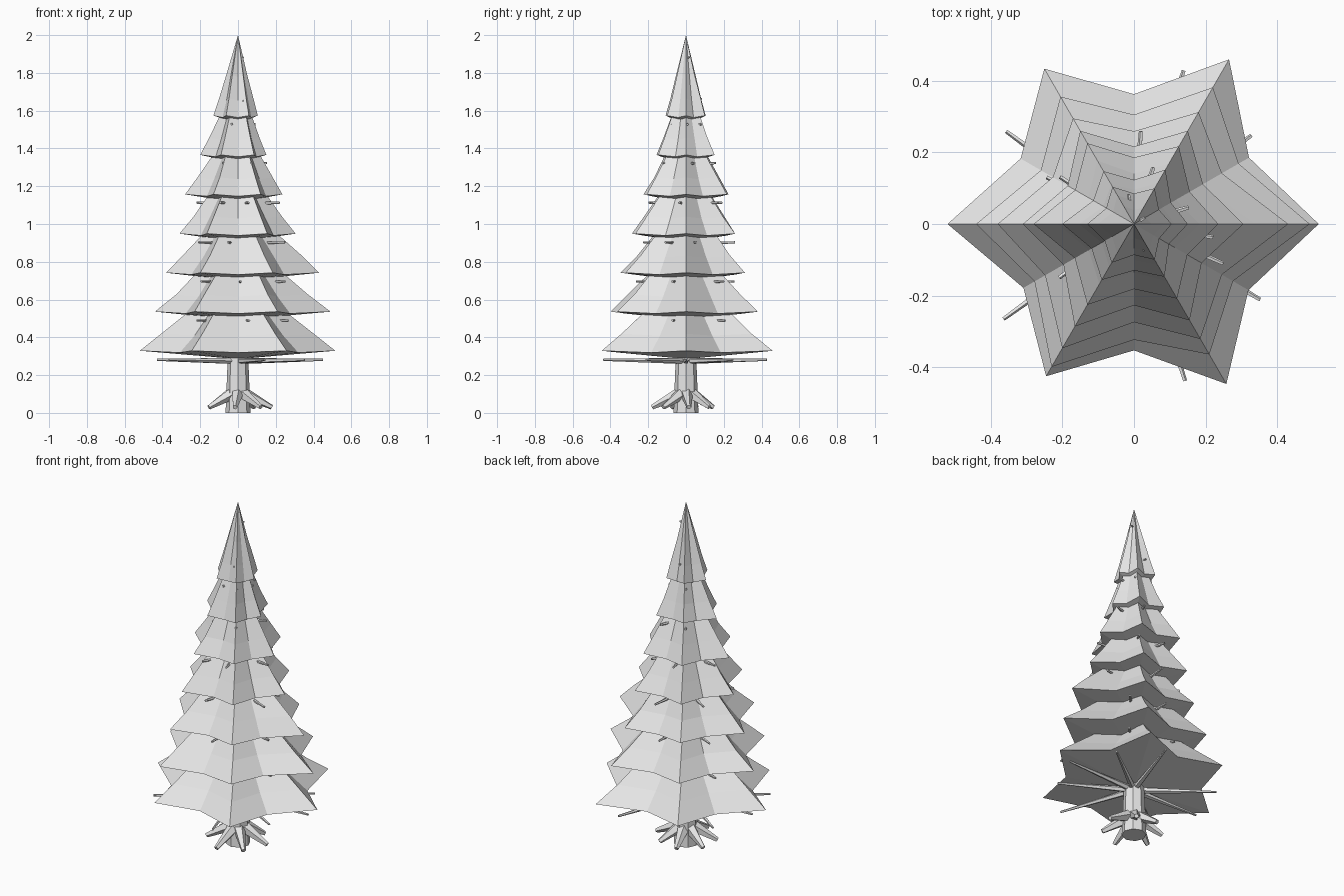
import bpy, bmesh, math, random
from mathutils import Vector

if "Cube" in bpy.data.objects:
    bpy.data.objects.remove(bpy.data.objects["Cube"])

random.seed(4)
grey = bpy.data.materials.new("light_grey")
grey.diffuse_color = (0.8, 0.8, 0.8, 1)
grey.use_nodes = True
grey.node_tree.nodes["Principled BSDF"].inputs["Base Color"].default_value = grey.diffuse_color


def finish(name, bm):
    bmesh.ops.recalc_face_normals(bm, faces=bm.faces[:])
    me = bpy.data.meshes.new(name)
    bm.to_mesh(me)
    bm.free()
    me.materials.append(grey)
    ob = bpy.data.objects.new(name, me)
    bpy.context.collection.objects.link(ob)
    return ob


def polar(r, deg, z):
    a = math.radians(deg)
    return Vector((r * math.cos(a), r * math.sin(a), z))


def spike(bm, start, end, r1, r2, sides):
    """Tapered stick between two points."""
    d = end - start
    q = d.to_track_quat('Z', 'Y')
    rings = []
    for p, r in ((start, r1), (end, r2)):
        rings.append([bm.verts.new(p + q @ polar(r, 360 * i / sides, 0))
                      for i in range(sides)])
    for i in range(sides):
        j = (i + 1) % sides
        bm.faces.new((rings[0][i], rings[0][j], rings[1][j], rings[1][i]))
    bm.faces.new(rings[0][::-1])
    bm.faces.new(rings[1])


# Needle tiers: rim height and the six tip radii, anticlockwise from +x
TIERS = [
    (0.325, (.515, .53, .50, .52, .49, .515)),
    (0.532, (.49, .44, .41, .44, .46, .42)),
    (0.738, (.43, .36, .34, .38, .40, .37)),
    (0.945, (.305, .30, .30, .31, .33, .31)),
    (1.153, (.235, .25, .26, .28, .26, .24)),
    (1.362, (.15, .175, .17, .20, .18, .17)),
    (1.570, (.105, .115, .12, .13, .125, .115)),
]
# Concave slope: (height above rim, share of rim radius)
SLOPE = [(0, 1), (0.09, 0.765), (0.215, 0.47)]
HEIGHT = 0.43


def tier(index, z, tips):
    bm = bmesh.new()
    rim = []
    for i in range(6):
        rim.append((tips[i], 60 * i, 0.004))
        valley = 0.72 * (tips[i] + tips[(i + 1) % 6]) / 2
        rim.append((valley * random.uniform(.97, 1.03), 60 * i + 30, -0.006))
    rings = []
    for level, (h, share) in enumerate(SLOPE):
        wob = 0.03 if level else 0
        rings.append([bm.verts.new(polar(r * share * (1 + random.uniform(-wob, wob)),
                                         a, z + h + dz)) for r, a, dz in rim])
    apex = bm.verts.new((0, 0, z + HEIGHT))
    under = bm.verts.new((0, 0, z - 0.04))
    for i in range(12):
        j = (i + 1) % 12
        for lo, hi in zip(rings, rings[1:]):
            bm.faces.new((lo[i], lo[j], hi[j], hi[i]))
        bm.faces.new((rings[-1][i], rings[-1][j], apex))
        bm.faces.new((rings[0][j], rings[0][i], under))
    finish(f"needle_tier_{index}", bm)


for n, (z, tips) in enumerate(TIERS, 1):
    tier(n, z, tips)

# Trunk
bm = bmesh.new()
spike(bm, Vector((0, 0, 0)), Vector((0, 0, 0.5)), 0.066, 0.046, 8)
spike(bm, Vector((0, 0, 0.5)), Vector((0, 0, 1.8)), 0.046, 0.012, 8)
finish("trunk", bm)

# Roots
bm = bmesh.new()
for a, r in ((5, .18), (55, .15), (105, .15), (160, .16),
             (205, .17), (265, .18), (315, .17)):
    spike(bm, polar(0.03, a, 0.105), polar(r, a, 0.03), 0.034, 0.013, 5)
finish("roots", bm)

# Bottom whorl of long bare branches
bm = bmesh.new()
for a, r in ((1, .45), (37, .41), (72, .45), (144, .44),
             (180, .43), (216, .45), (288, .46), (329, .41)):
    spike(bm, polar(0.02, a, 0.275), polar(r, a, 0.281), 0.017, 0.006, 5)
finish("lower_branches", bm)

# Upper whorls, with stubs poking out through the needles
bm = bmesh.new()
for z, r in ((.487, .29), (.693, .28), (.90, .26), (1.11, .215),
             (1.32, .16), (1.525, .095)):
    turn = random.uniform(0, 60)
    for i in range(6):
        a = turn + 60 * i + random.uniform(-12, 12)
        length = r * random.uniform(0.88, 1.05)
        spike(bm, polar(0.01, a, z - 0.004), polar(length, a, z + 0.003),
              0.012, 0.006, 5)
finish("upper_branches", bm)

# Twigs near the top
bm = bmesh.new()
for a, r, z in ((100, .085, 1.66), (290, .08, 1.65), (30, .035, 1.88)):
    spike(bm, polar(0.005, a, z), polar(r, a, z + 0.002), 0.007, 0.004, 5)
finish("top_twigs", bm)
